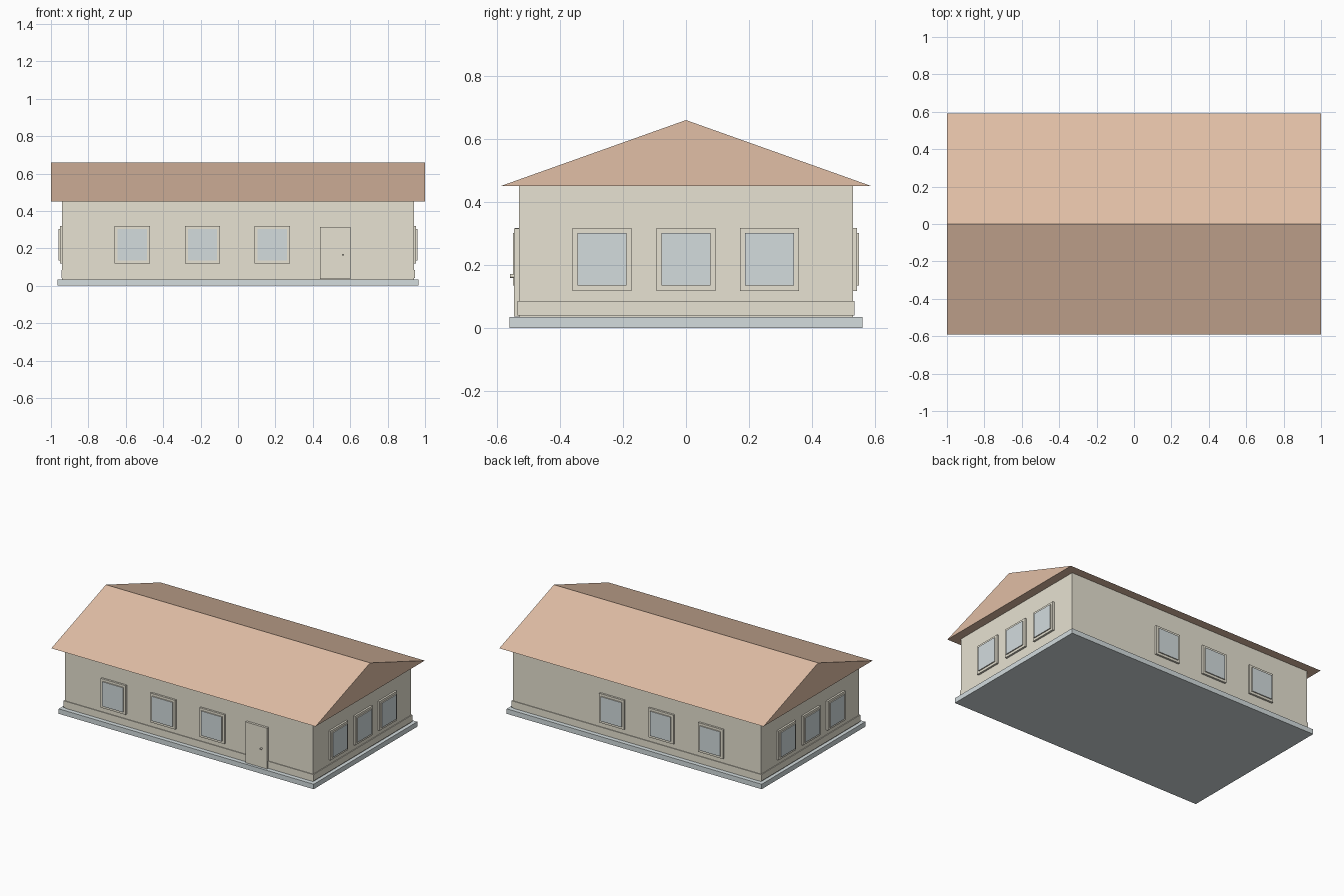
import bpy
import bmesh
from math import pi
from mathutils import Matrix, Vector

if "Cube" in bpy.data.objects:
    bpy.data.objects.remove(bpy.data.objects["Cube"])


def srgb(*rgb):
    return tuple((c / 255) ** 2.2 for c in rgb) + (1.0,)


def material(name, color):
    m = bpy.data.materials.new(name)
    m.use_nodes = True
    m.diffuse_color = color
    m.node_tree.nodes["Principled BSDF"].inputs["Base Color"].default_value = color
    return m


CREAM = material("cream plaster", srgb(236, 231, 214))
CLAY = material("clay roof", srgb(224, 189, 164))
GREY = material("pale blue grey", srgb(210, 219, 221))


def finish(name, bm, *mats):
    mesh = bpy.data.meshes.new(name)
    bmesh.ops.recalc_face_normals(bm, faces=bm.faces)
    bm.to_mesh(mesh)
    bm.free()
    for m in mats:
        mesh.materials.append(m)
    ob = bpy.data.objects.new(name, mesh)
    bpy.context.collection.objects.link(ob)
    return ob


def add_box(bm, low, high):
    low, high = Vector(low), Vector(high)
    place = Matrix.Translation((low + high) / 2) @ Matrix.Diagonal((high - low).to_4d())
    return bmesh.ops.create_cube(bm, size=1, matrix=place)["verts"]


def box(name, low, high, mat):
    bm = bmesh.new()
    add_box(bm, low, high)
    return finish(name, bm, mat)


WALL_X, WALL_Y, EAVE_Z = 0.94, 0.53, 0.45

# Foundation, walls and the low plinth band
box("foundation", (-0.965, -0.56, 0), (0.965, 0.56, 0.034), GREY)
box("walls", (-WALL_X, -WALL_Y, 0.034), (WALL_X, WALL_Y, EAVE_Z), CREAM)
box("plinth_band", (-WALL_X - 0.005, -WALL_Y - 0.005, 0.04),
    (WALL_X + 0.005, WALL_Y + 0.005, 0.085), CREAM)

# Gable roof: a triangle swept along x
bm = bmesh.new()
tri = [bm.verts.new((-1, y, z)) for y, z in ((-0.59, EAVE_Z), (0.59, EAVE_Z), (0, 0.66))]
end = bm.faces.new(tri)
swept = bmesh.ops.extrude_face_region(bm, geom=[end], use_keep_orig=True)["geom"]
bmesh.ops.translate(bm, vec=(2, 0, 0), verts=[v for v in swept if isinstance(v, bmesh.types.BMVert)])
finish("roof", bm, CLAY)


# Window: casing, raised sash, glazed front face; built facing -y
def window(name, spot, turn):
    bm = bmesh.new()
    add_box(bm, (-0.094, -0.013, -0.1), (0.094, 0.01, 0.1))
    sash = add_box(bm, (-0.078, -0.02, -0.084), (0.078, 0.01, 0.084))
    bm.normal_update()
    for f in sash[0].link_faces[:] + sash[-1].link_faces[:]:
        if f.normal.y < -0.9:
            f.material_index = 1
    ob = finish(name, bm, CREAM, GREY)
    ob.matrix_world = Matrix.Translation(spot) @ Matrix.Rotation(turn, 4, "Z")


WINDOW_Z = 0.218
for i, x in enumerate((-0.565, -0.19, 0.183)):
    window(f"front_window_{i + 1}", (x, -WALL_Y, WINDOW_Z), 0)
    window(f"back_window_{i + 1}", (x, WALL_Y, WINDOW_Z), pi)
for i, y in enumerate((-0.267, 0, 0.265)):
    window(f"left_window_{i + 1}", (WALL_X, y, WINDOW_Z), pi / 2)
    window(f"right_window_{i + 1}", (-WALL_X, y, WINDOW_Z), -pi / 2)

# Front door and knob
box("front_door", (0.438, -0.546, 0.036), (0.602, -0.52, 0.315), CREAM)
bm = bmesh.new()
bmesh.ops.create_cone(bm, cap_ends=True, segments=12, radius1=0.006, radius2=0.006, depth=0.018,
                      matrix=Matrix.Translation((0.561, -0.55, 0.165)) @ Matrix.Rotation(pi / 2, 4, "X"))
finish("door_knob", bm, CREAM)
